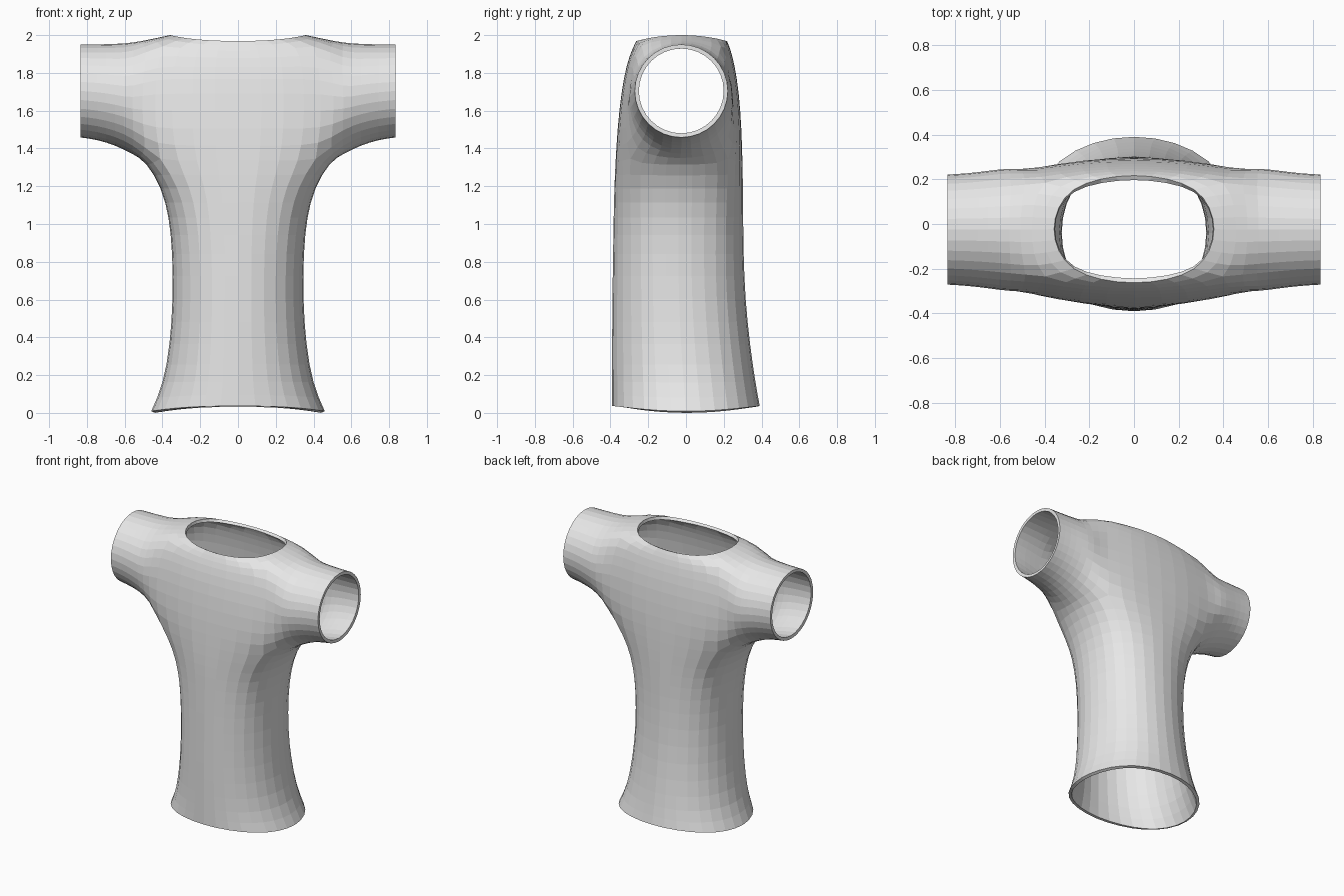
import bpy
import math

old = bpy.data.objects.get("Cube")
if old:
    bpy.data.objects.remove(old, do_unlink=True)

# Fabric colour
fabric = bpy.data.materials.new("light_grey_fabric")
fabric.use_nodes = True
grey = (0.8, 0.8, 0.8, 1)
fabric.diffuse_color = grey
fabric.node_tree.nodes["Principled BSDF"].inputs["Base Color"].default_value = grey

# Quarter outlines from side to centre: round waist and boxy chest
ROUND = [(1, 0), (0.924, 0.383), (0.707, 0.707), (0.383, 0.924), (0, 1)]
BOXY = [(1, 0), (1, 0.45), (0.95, 0.87), (0.52, 0.975), (0, 1)]

# Body levels, hem to neck: height, side lift, half width, front, back, boxiness
LEVELS = [
    (0.037, -0.03, 0.47, 0.40, 0.40, 0.1),
    (0.15, 0, 0.405, 0.40, 0.378, 0.1),
    (0.36, 0, 0.368, 0.40, 0.347, 0.1),
    (0.6, 0, 0.352, 0.398, 0.322, 0.1),
    (0.85, 0, 0.354, 0.394, 0.312, 0.15),
    (1.04, 0, 0.372, 0.39, 0.31, 0.25),
    (1.19, 0, 0.41, 0.386, 0.308, 0.4),
    (1.33, 0, 0.49, 0.378, 0.304, 0.6),
    (1.5, 0, 0.48, 0.366, 0.297, 1),
    (1.7, 0, 0.48, 0.345, 0.283, 1),
    (1.84, 0, 0.47, 0.318, 0.26, 0.95),
    (1.92, 0.06, 0.46, 0.29, 0.24, 0.75),
    (1.968, 0.034, 0.365, 0.268, 0.222, 0.25),
]
ARM_LOW, ARM_HIGH = 7, 11
COLUMNS = range(-4, 5)

verts, faces, index = [], [], {}


def add(point):
    verts.append(point)
    return len(verts) - 1


# Half body, mirrored later
for row, (z, lift, width, front, back, boxy) in enumerate(LEVELS):
    for col in COLUMNS:
        a, b = ROUND[abs(col)], BOXY[abs(col)]
        nx = a[0] + (b[0] - a[0]) * boxy
        ny = a[1] + (b[1] - a[1]) * boxy
        y = ny * back if col > 0 else -ny * front
        # Shift the sides so front and back meet evenly
        y += (1 - ny) * (back - front) / 2
        index[row, col] = add((nx * width, y, z + lift * nx ** 3))

for row in range(len(LEVELS) - 1):
    for col in COLUMNS[:-1]:
        armhole = ARM_LOW <= row < ARM_HIGH and -2 <= col < 2
        if not armhole:
            faces.append((index[row, col], index[row, col + 1],
                          index[row + 1, col + 1], index[row + 1, col]))

# Sleeve rings continue from the armhole edge
half = [(ARM_LOW, c) for c in (0, 1, 2)]
half += [(r, 2) for r in range(ARM_LOW + 1, ARM_HIGH)]
half += [(ARM_HIGH, c) for c in (2, 1, 0)]
loop = half + [(r, -c) for r, c in reversed(half[1:-1])]
ring = [index[key] for key in loop]
count = len(ring)

# Sleeve stations: distance out, bottom, top, half depth
for x, low, high, depth in [(0.56, 1.365, 1.966, 0.283), (0.65, 1.41, 1.96, 0.27),
                            (0.745, 1.44, 1.957, 0.258), (0.835, 1.452, 1.957, 0.253)]:
    new_ring = []
    for j in range(count):
        angle = 2 * math.pi * j / count
        new_ring.append(add((x, -0.025 + depth * math.sin(angle),
                             (low + high) / 2 - (high - low) / 2 * math.cos(angle))))
    for j in range(count):
        k = (j + 1) % count
        faces.append((ring[j], ring[k], new_ring[k], new_ring[j]))
    ring = new_ring

mesh = bpy.data.meshes.new("shirt")
mesh.from_pydata(verts, [], faces)
mesh.materials.append(fabric)
shirt = bpy.data.objects.new("shirt", mesh)
bpy.context.collection.objects.link(shirt)

# Mirror, refine and give the cloth thickness
mirror = shirt.modifiers.new("mirror", "MIRROR")
mirror.use_axis[0] = True
mirror.merge_threshold = 0.001
refine = shirt.modifiers.new("refine", "SUBSURF")
refine.levels = refine.render_levels = 1
cloth = shirt.modifiers.new("cloth_thickness", "SOLIDIFY")
cloth.thickness = 0.022
cloth.offset = -1
